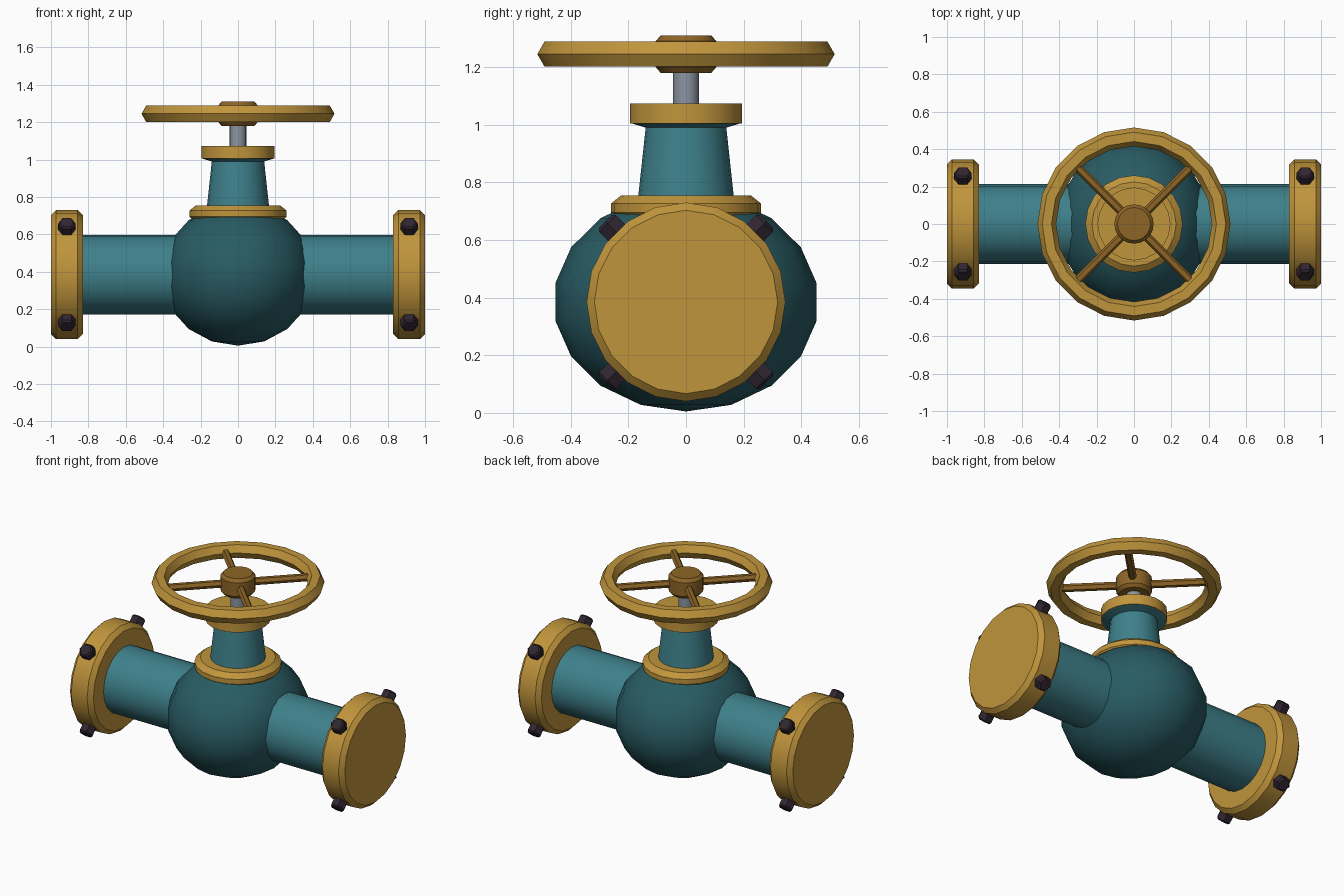
import bpy
import bmesh
from math import radians, cos, sin
from mathutils import Matrix, Vector

if "Cube" in bpy.data.objects:
    bpy.data.objects.remove(bpy.data.objects["Cube"])


def material(name, rgb):
    mat = bpy.data.materials.new(name)
    mat.use_nodes = True
    colour = (*rgb, 1)
    mat.diffuse_color = colour
    node = next(n for n in mat.node_tree.nodes if n.type == "BSDF_PRINCIPLED")
    node.inputs["Base Color"].default_value = colour
    return mat


BRASS = material("brass", (0.53, 0.30, 0.045))
DARK_BRASS = material("dark brass", (0.27, 0.13, 0.02))
TEAL = material("teal", (0.048, 0.215, 0.255))
DARK_TEAL = material("dark teal", (0.021, 0.105, 0.125))
STEEL = material("steel", (0.26, 0.30, 0.36))
BOLT = material("dark bolt", (0.03, 0.019, 0.03))

AXIS_Z = 0.385   # height of the pipe centre line
WHEEL_Z = 1.245  # height of the handwheel


def finish(bm, name, mat, matrix=None):
    """Turn a bmesh into a smooth object with sharp edges kept."""
    if matrix:
        bm.transform(matrix)
    bmesh.ops.recalc_face_normals(bm, faces=bm.faces)
    mesh = bpy.data.meshes.new(name)
    bm.to_mesh(mesh)
    bm.free()
    mesh.materials.append(mat)
    obj = bpy.data.objects.new(name, mesh)
    bpy.context.collection.objects.link(obj)
    bpy.ops.object.select_all(action="DESELECT")
    bpy.context.view_layer.objects.active = obj
    obj.select_set(True)
    bpy.ops.object.shade_smooth_by_angle(angle=radians(30))
    return obj


def lathe(name, mat, profile, sides=20, matrix=None):
    """Capped solid turned around z from (radius, height) points."""
    bm = bmesh.new()
    rings = []
    for r, z in profile:
        angles = [radians(360 * i / sides) for i in range(sides)]
        rings.append([bm.verts.new((r * cos(a), r * sin(a), z)) for a in angles])
    for low, high in zip(rings, rings[1:]):
        for i in range(sides):
            j = (i + 1) % sides
            bm.faces.new((low[i], low[j], high[j], high[i]))
    bm.faces.new(rings[0])
    bm.faces.new(rings[-1])
    return finish(bm, name, mat, matrix)


def aim(direction, origin):
    """Matrix that points local z along a direction."""
    turn = Vector(direction).to_track_quat("Z", "Y").to_matrix().to_4x4()
    return Matrix.Translation(origin) @ turn


# Round valve body
bm = bmesh.new()
bmesh.ops.create_uvsphere(bm, u_segments=16, v_segments=9, radius=1)
finish(bm, "valve_body", DARK_TEAL,
       Matrix.Translation((0, 0, AXIS_Z)) @ Matrix.Diagonal((0.41, 0.46, 0.38, 1)))

# Pipes, end flanges and rim bolts
for side, label in ((1, "left"), (-1, "right")):
    along = aim((side, 0, 0), (0, 0, AXIS_Z))
    lathe(label + "_pipe", TEAL, [(0.213, 0.1), (0.213, 0.85)], 20, along)
    lathe(label + "_flange", BRASS,
          [(0.318, 0.83), (0.345, 0.857), (0.345, 0.973), (0.318, 1.0)], 20, along)
    for number, angle in enumerate((45, 135, 225, 315), 1):
        out = Vector((0, cos(radians(angle)), sin(radians(angle))))
        spot = Vector((side * 0.915, 0, AXIS_Z)) + out * 0.33
        lathe(f"{label}_bolt_{number}", BOLT,
              [(0.047, 0), (0.047, 0.055), (0.037, 0.065)], 6, aim(out, spot))

# Bonnet with its flanges
lathe("bonnet_flange", BRASS,
      [(0.23, 0.665), (0.26, 0.695), (0.26, 0.727), (0.225, 0.755)])
lathe("bonnet_neck", TEAL, [(0.167, 0.74), (0.14, 0.99), (0.193, 1.006)])
lathe("gland_flange", BRASS, [(0.195, 1.005), (0.195, 1.073)])
lathe("stem", STEEL, [(0.045, 1.06), (0.045, 1.2)], 16)

# Handwheel hub
lathe("wheel_hub", DARK_BRASS,
      [(0.088, 1.18), (0.105, 1.2), (0.105, 1.29), (0.088, 1.31)])

# Handwheel rim with six-sided section
bpy.ops.mesh.primitive_torus_add(location=(0, 0, WHEEL_Z), major_segments=20,
                                 minor_segments=6, major_radius=0.466,
                                 minor_radius=0.05)
rim = bpy.context.object
rim.name = "wheel_rim"
rim.data.materials.append(BRASS)
bpy.ops.object.shade_smooth_by_angle(angle=radians(30))

# Four spokes on the diagonals
for number, angle in enumerate((45, 135, 225, 315), 1):
    out = (cos(radians(angle)), sin(radians(angle)), 0)
    lathe(f"wheel_spoke_{number}", DARK_BRASS, [(0.024, 0.07), (0.024, 0.45)], 6,
          aim(out, (0, 0, WHEEL_Z)))
